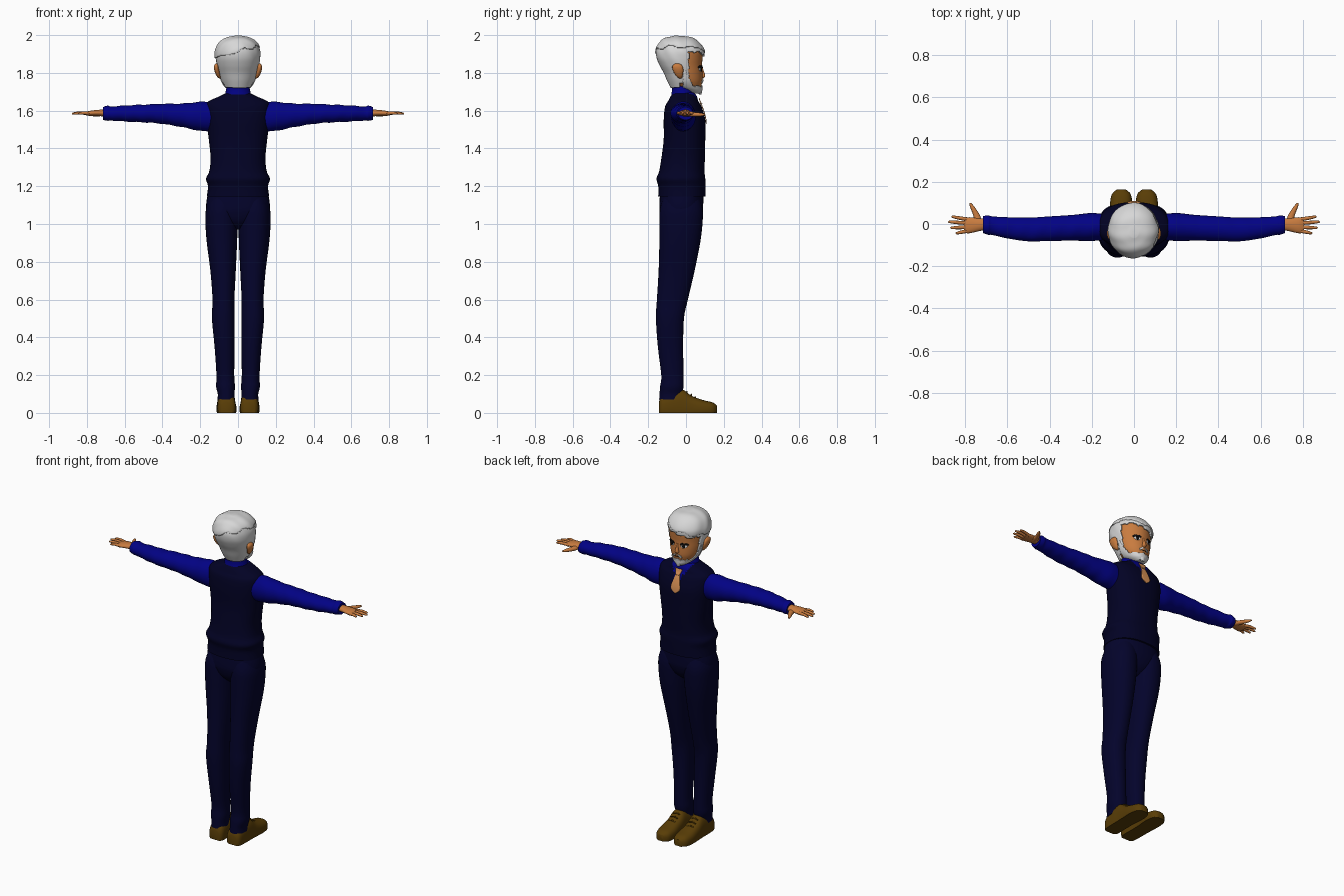
import bpy, bmesh, math
from mathutils import Vector
from mathutils.bvhtree import BVHTree

if "Cube" in bpy.data.objects:
    bpy.data.objects.remove(bpy.data.objects["Cube"])


def material(name, r, g, b):
    m = bpy.data.materials.new(name)
    m.diffuse_color = (r, g, b, 1)
    m.use_nodes = True
    m.node_tree.nodes["Principled BSDF"].inputs["Base Color"].default_value = (r, g, b, 1)
    return m


NAVY = material("navy vest", .0006, .0006, .018)
PANTS = material("navy trousers", .001, .001, .024)
BLUE = material("blue shirt", .0006, .0006, .23)
SKIN = material("warm skin", .58, .2, .05)
HAIR = material("silver hair", .68, .68, .68)
SHOE = material("brown leather", .1, .047, .002)
TIE = material("orange tie", .68, .28, .09)
DARK = material("dark line", .005, .004, .004)
WHITE = material("eye white", .85, .85, .85)


def finish(name, bm, mats, thick=0):
    mesh = bpy.data.meshes.new(name)
    bm.to_mesh(mesh)
    bm.free()
    ob = bpy.data.objects.new(name, mesh)
    bpy.context.collection.objects.link(ob)
    for m in mats:
        mesh.materials.append(m)
    if thick:
        mod = ob.modifiers.new("thickness", "SOLIDIFY")
        mod.thickness, mod.offset = thick, -1
    bpy.ops.object.select_all(action="DESELECT")
    ob.select_set(True)
    bpy.context.view_layer.objects.active = ob
    bpy.ops.object.shade_smooth_by_angle(angle=math.radians(45))
    return ob


def smooth_rows(rows, sub):
    """Catmull-Rom interpolation between rows of numbers."""
    out = []
    for i in range(len(rows) - 1):
        p0, p1, p2 = rows[max(i - 1, 0)], rows[i], rows[i + 1]
        p3 = rows[min(i + 2, len(rows) - 1)]
        for k in range(sub):
            t = k / sub
            out.append([b + t * (c - a + t * (2*a - 5*b + 4*c - d + t * (3*(b - c) + d - a))) / 2
                        for a, b, c, d in zip(p0, p1, p2, p3)])
    return out + [list(rows[-1])]


ORDER = {"x": lambda t, a, b: (t, a, b), "y": lambda t, a, b: (a, t, b),
         "z": lambda t, a, b: (a, b, t)}


def loft(name, axis, rings, mats, seg=32, sub=4, power=2, side=1,
         warp=None, keep=None, paint=None, thick=0):
    """Skin rings of (position, centre, radius, centre, radius) along an axis."""
    bm = bmesh.new()
    loops = []
    for t, ca, ra, cb, rb in smooth_rows(rings, sub):
        loop = []
        for k in range(seg):
            c, s = math.cos(2*math.pi*k/seg), math.sin(2*math.pi*k/seg)
            a = ca + ra * math.copysign(abs(c) ** (2/power), c)
            b = cb + rb * math.copysign(abs(s) ** (2/power), s)
            p = Vector(ORDER[axis](t, a, b))
            if warp:
                p = warp(p)
            loop.append(bm.verts.new((p.x * side, p.y, p.z)))
        loops.append(loop)
    for lo, hi in zip(loops, loops[1:]):
        for k in range(seg):
            j = (k + 1) % seg
            bm.faces.new((lo[k], lo[j], hi[j], hi[k]))
    bm.faces.new(loops[0])
    bm.faces.new(loops[-1])
    bmesh.ops.recalc_face_normals(bm, faces=bm.faces)
    if keep:
        drop = [f for f in bm.faces if not keep(f.calc_center_median())]
        bmesh.ops.delete(bm, geom=drop, context="FACES")
    if paint:
        for f in bm.faces:
            f.material_index = paint(f.calc_center_median())
    return finish(name, bm, mats, thick)


def tree_of(ob):
    return BVHTree.FromPolygons([v.co for v in ob.data.vertices],
                                [p.vertices for p in ob.data.polygons])


def plate(name, rows, tree, lift, mat, side=1, sub=4, cols=6):
    """Thin patch of rows (height, x start, x end) laid on the front of a surface."""
    bm = bmesh.new()
    grid = []
    for z, x0, x1 in smooth_rows(rows, sub):
        line = []
        for k in range(cols + 1):
            x = side * (x0 + (x1 - x0) * k / cols)
            hit = tree.ray_cast(Vector((x, 1, z)), Vector((0, -1, 0)))[0]
            line.append(bm.verts.new((x, (hit.y if hit else 0) + lift, z)))
        grid.append(line)
    for a, b in zip(grid, grid[1:]):
        for k in range(cols):
            bm.faces.new((a[k], a[k + 1], b[k + 1], b[k]))
    bmesh.ops.recalc_face_normals(bm, faces=bm.faces)
    if sum(f.normal.y for f in bm.faces) < 0:
        bmesh.ops.reverse_faces(bm, faces=bm.faces)
    return finish(name, bm, [mat], .004)


# Vest with a blue shirt opening at the front
def neck_opening(p):
    return 1 if p.y > 0 and p.z > 1.59 and abs(p.x) < (p.z - 1.59) * .65 else 0


vest = loft("vest", "z", [
    (1.145, 0, .165, -.022, .125), (1.2, 0, .159, -.022, .125), (1.24, 0, .169, -.027, .129),
    (1.28, 0, .152, -.022, .12), (1.35, 0, .145, -.015, .115), (1.45, 0, .155, -.008, .11),
    (1.55, 0, .167, -.008, .11), (1.62, 0, .17, -.014, .097), (1.65, 0, .155, -.015, .08),
    (1.675, 0, .1, -.012, .07), (1.695, 0, .06, -.012, .055)],
    [NAVY, BLUE], seg=64, sub=5, power=2.4, paint=neck_opening)
vest_tree = tree_of(vest)

# Collar, neck and tie
loft("neck", "z", [(1.66, 0, .048, -.015, .045), (1.76, 0, .048, -.015, .045)], [SKIN])
loft("shirt_collar", "z", [(1.665, 0, .075, -.014, .064), (1.69, 0, .067, -.014, .06),
     (1.722, 0, .06, -.018, .056)], [BLUE],
     warp=lambda p: Vector((p.x, p.y, p.z - .28 * p.y)))
plate("tie_blade", [(1.53, -.002, .002), (1.555, -.03, .03), (1.6, -.022, .022),
      (1.645, -.011, .011)], vest_tree, .006, TIE)
plate("tie_knot", [(1.635, -.013, .013), (1.668, -.024, .024)], vest_tree, .012, TIE)

# Trousers
loft("trouser_hips", "z", [(.97, 0, .02, -.028, .05), (1.01, 0, .1, -.027, .092),
     (1.06, 0, .16, -.026, .112), (1.1, 0, .169, -.025, .116), (1.17, 0, .158, -.022, .115)],
     [PANTS], power=2.3)
legs = [(.07, .063, .046, -.08, .062), (.1, .063, .044, -.08, .06), (.14, .066, .05, -.075, .062),
        (.2, .067, .047, -.072, .059), (.35, .071, .053, -.082, .067), (.5, .078, .06, -.085, .074),
        (.6, .077, .058, -.072, .082), (.75, .079, .067, -.05, .095), (.9, .085, .08, -.033, .108),
        (1, .087, .085, -.027, .114), (1.08, .087, .082, -.025, .113), (1.16, .08, .06, -.025, .09)]

# Sleeves, hands and shoes
sleeve = [(.13, -.015, .06, 1.569, .076), (.2, -.014, .066, 1.57, .077),
          (.29, -.018, .061, 1.575, .063), (.4, -.022, .058, 1.583, .053),
          (.5, -.026, .056, 1.585, .047), (.6, -.018, .05, 1.585, .042),
          (.67, -.008, .044, 1.585, .037), (.69, -.005, .046, 1.585, .04), (.715, -.003, .04, 1.585, .034)]
palm = [(.69, 0, .028, 1.585, .02), (.73, -.003, .03, 1.588, .017),
        (.78, -.006, .038, 1.586, .014), (.805, -.006, .034, 1.584, .009)]
thumb = [(0, .735, .02, 1.583, .013), (.04, .745, .016, 1.58, .012),
         (.08, .765, .011, 1.579, .009), (.1, .776, .004, 1.579, .004)]
fingers = {"index": (.022, .034, .865), "middle": (.004, .01, .88),
           "ring": (-.015, -.018, .87), "little": (-.033, -.043, .845)}
shoe = [(-.143, .06, .03, .018, .04), (-.125, .06, .046, .028, .062), (-.06, .062, .048, .036, .08),
        (-.015, .062, .048, .037, .085), (.03, .062, .05, .028, .062), (.09, .061, .053, .02, .048),
        (.14, .06, .045, .018, .038), (.163, .06, .022, .015, .025)]


def wrinkle(p):
    return Vector((p.x, p.y, p.z + .0015 * math.sin(75 * p.x + 30 * p.y)))


for side, word in ((1, "left"), (-1, "right")):
    loft(word + "_trouser_leg", "z", legs, [PANTS], side=side, power=2.2)
    loft(word + "_sleeve", "x", sleeve, [BLUE], side=side, warp=wrinkle, sub=6)
    loft(word + "_palm", "x", palm, [SKIN], side=side, seg=20)
    loft(word + "_thumb", "y", thumb, [SKIN], side=side, seg=12)
    for key, (base, tip, end) in fingers.items():
        loft(f"{word}_{key}_finger", "x", [(.785, base, .009, 1.584, .009),
             ((.785 + end) / 2, (base + tip) / 2, .0085, 1.588, .0085),
             (end - .008, tip, .006, 1.585, .006), (end, tip, .002, 1.584, .002)],
             [SKIN], side=side, seg=12)
    loft(word + "_shoe", "y", shoe, [SHOE], side=side, power=2.6,
         warp=lambda p: Vector((p.x, p.y, max(p.z, 0))))
    for i in range(3):
        y, z = .005 + .022 * i, .113 - .015 * i
        loft(f"{word}_shoelace_{i + 1}", "x", [(.04, y, .004, z - .006, .004),
             (.062, y, .004, z, .004), (.084, y, .004, z - .006, .004)], [SHOE], side=side, seg=8)

# Head
skull = [(1.695, 0, .02, .05, .02), (1.71, 0, .045, .034, .045), (1.73, 0, .066, .013, .068),
         (1.76, 0, .084, 0, .087), (1.8, 0, .095, -.01, .097), (1.84, 0, .103, -.022, .107),
         (1.88, 0, .109, -.03, .117), (1.92, 0, .106, -.03, .116), (1.96, 0, .085, -.035, .09),
         (1.98, 0, .04, -.037, .045)]
head = loft("head", "z", skull, [SKIN], seg=64, sub=5)
head_tree = tree_of(head)
loft("nose", "z", [(1.77, 0, .006, .085, .005), (1.779, 0, .013, .088, .012),
     (1.79, 0, .011, .088, .013), (1.81, 0, .007, .085, .009), (1.84, 0, .004, .08, .004)],
     [SKIN], seg=16)


# Hair shell, swept top layer and beard
def strands(p):
    wave = math.sin(85 * p.y + 50 * p.z + 20 * abs(p.x - .03))
    k = 1 + .008 * wave
    return Vector((p.x * k, (p.y + .03) * k - .03, p.z + .001 * wave))


def hair_area(p):
    if p.y > .015:
        return p.z > 1.893 + .22 * p.x + .005 * math.sin(110 * p.x)
    return p.z > 1.745 if p.y > -.035 else True


hair = [(1.722, 0, .07, -.012, .07), (1.76, 0, .089, -.005, .096), (1.8, 0, .101, -.012, .106),
        (1.84, 0, .112, -.022, .118), (1.88, 0, .118, -.03, .126), (1.92, 0, .116, -.03, .127),
        (1.96, 0, .097, -.035, .105), (1.985, 0, .062, -.037, .07), (1.996, 0, .015, -.04, .02)]
loft("hair", "z", hair, [HAIR], seg=96, sub=6, warp=strands, keep=hair_area, thick=.01)
loft("hair_top_layer", "z", [(t, a, ra + .005, b, rb + .004) for t, a, ra, b, rb in hair[3:]],
     [HAIR], seg=96, sub=6, warp=strands, thick=.008,
     keep=lambda p: p.z > 1.915 + .25 * p.x + .008 * math.sin(50 * p.x + 40 * p.y))
loft("beard", "z", [(t - .003, a, ra + .006, b, rb + .006) for t, a, ra, b, rb in skull[:6]],
     [HAIR], seg=96, sub=8, thick=.006,
     keep=lambda p: p.y > -.015 and p.z < 1.73 + max(0, .04 - p.y) * 1.9
     + .003 * math.sin(160 * (p.x + p.y)))
loft("goatee", "z", [(1.685, 0, .006, .076, .005), (1.705, 0, .019, .072, .014),
     (1.732, 0, .018, .074, .011)], [HAIR], seg=16)

# Face details and ears
plate("mouth", [(1.748, -.018, .018), (1.75, -.02, .02)], head_tree, .003, DARK)
for side, word in ((1, "left"), (-1, "right")):
    plate(word + "_moustache", [(1.745, .024, .03), (1.757, .01, .028), (1.764, .003, .014)],
          head_tree, .006, HAIR, side)
    plate(word + "_eye_white", [(1.808, .034, .046), (1.817, .024, .058), (1.828, .028, .056)],
          head_tree, .003, WHITE, side)
    plate(word + "_iris", [(1.808, .038, .044), (1.818, .033, .049), (1.829, .036, .046)],
          head_tree, .005, DARK, side)
    plate(word + "_upper_lash", [(1.826, .02, .066), (1.832, .022, .066), (1.838, .03, .058)],
          head_tree, .006, DARK, side)
    loft(word + "_ear", "z", [(1.77, .096, .004, -.03, .006), (1.785, .104, .01, -.036, .018),
         (1.815, .113, .013, -.042, .028), (1.838, .115, .012, -.046, .026),
         (1.85, .112, .004, -.046, .01)], [SKIN], side=side, seg=20)
